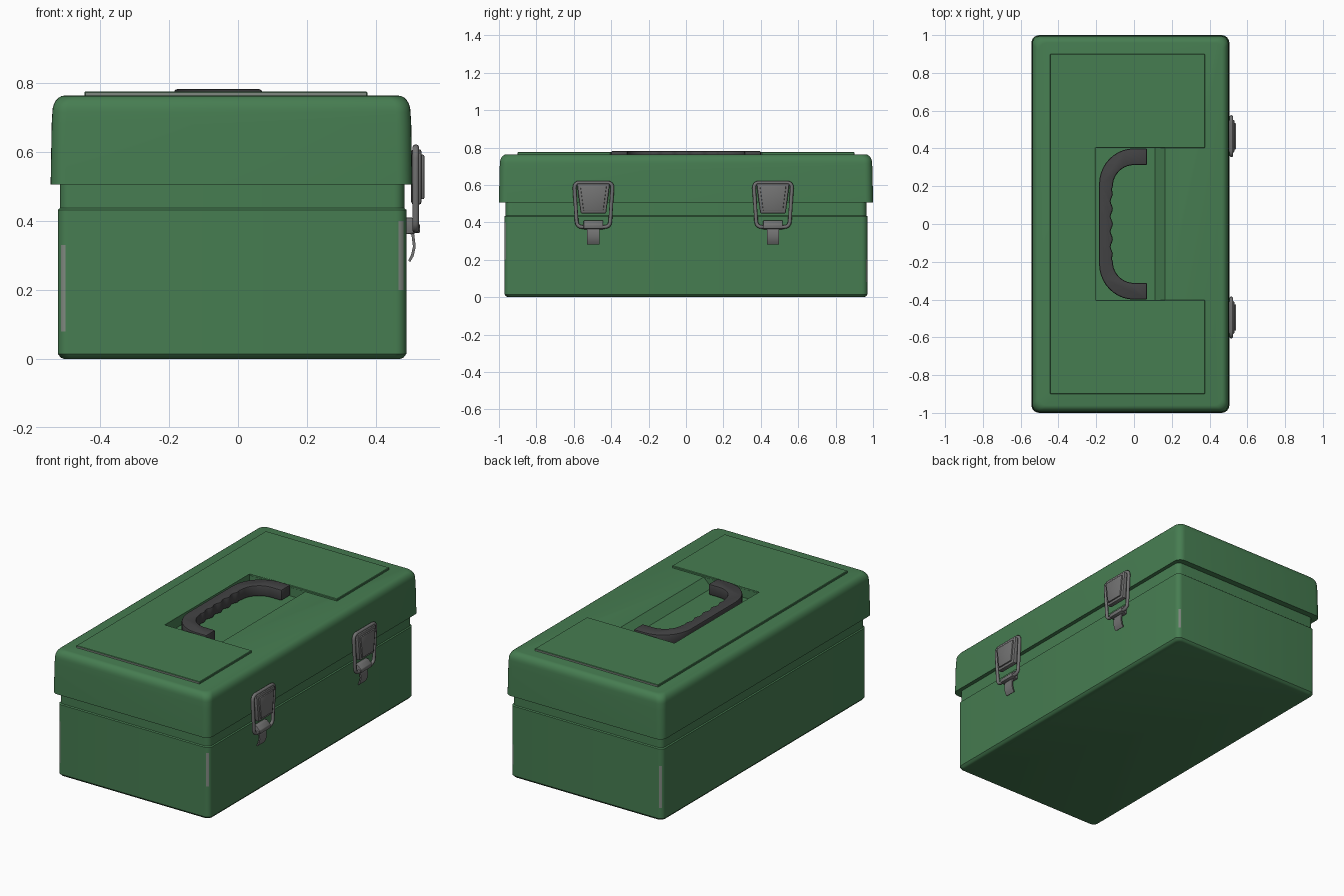
import bpy, bmesh, math
from mathutils import Vector

if "Cube" in bpy.data.objects:
    bpy.data.objects.remove(bpy.data.objects["Cube"])


def material(name, rgb):
    m = bpy.data.materials.new(name)
    m.diffuse_color = (*rgb, 1)
    m.use_nodes = True
    m.node_tree.nodes["Principled BSDF"].inputs["Base Color"].default_value = m.diffuse_color
    return m


GREEN = material("green paint", (0.062, 0.205, 0.083))
METAL = material("latch metal", (0.17, 0.17, 0.17))
DARK = material("dark grip", (0.055, 0.055, 0.057))
WEAR = material("worn edge grey", (0.22, 0.25, 0.22))


def finish(name, bm, mats, angle=35):
    bmesh.ops.recalc_face_normals(bm, faces=bm.faces[:])
    me = bpy.data.meshes.new(name)
    bm.to_mesh(me)
    bm.free()
    ob = bpy.data.objects.new(name, me)
    bpy.context.collection.objects.link(ob)
    for m in mats:
        me.materials.append(m)
    smooth(ob, angle)
    return ob


def smooth(ob, angle=35):
    bpy.ops.object.select_all(action='DESELECT')
    ob.select_set(True)
    bpy.context.view_layer.objects.active = ob
    bpy.ops.object.shade_smooth_by_angle(angle=math.radians(angle))


def rounded_rect(x0, x1, y0, y1, r, n=6):
    pts = []
    for cx, cy, start in ((x1 - r, y1 - r, 0), (x0 + r, y1 - r, 90),
                          (x0 + r, y0 + r, 180), (x1 - r, y0 + r, 270)):
        for i in range(n + 1):
            a = math.radians(start + 90 * i / n)
            pts.append((cx + r * math.cos(a), cy + r * math.sin(a)))
    return pts


def loft(x0, x1, y0, y1, r, levels):
    """Stack rounded rectangles; levels are (z, inset)."""
    bm = bmesh.new()
    rings = []
    for z, d in levels:
        pts = rounded_rect(x0 + d, x1 - d, y0 + d, y1 - d, r)
        rings.append([bm.verts.new((x, y, z)) for x, y in pts])
    for a, b in zip(rings, rings[1:]):
        for i in range(len(a)):
            j = (i + 1) % len(a)
            bm.faces.new((a[i], a[j], b[j], b[i]))
    bm.faces.new(rings[0])
    bm.faces.new(rings[-1])
    return bm


def prism(pts, axis, lo, hi, bevel=0.0, segments=2):
    """Extrude a 2D outline along an axis and round its sharp edges."""
    def place(a, b, h):
        return {'x': (h, a, b), 'y': (a, h, b), 'z': (a, b, h)}[axis]
    bm = bmesh.new()
    low = [bm.verts.new(place(a, b, lo)) for a, b in pts]
    high = [bm.verts.new(place(a, b, hi)) for a, b in pts]
    bm.faces.new(low)
    bm.faces.new(high)
    for i in range(len(pts)):
        j = (i + 1) % len(pts)
        bm.faces.new((low[i], low[j], high[j], high[i]))
    bmesh.ops.recalc_face_normals(bm, faces=bm.faces[:])
    if bevel:
        edges = [e for e in bm.edges if e.calc_face_angle(0) > 0.6]
        bmesh.ops.bevel(bm, geom=edges, offset=bevel, segments=segments,
                        profile=0.5, affect='EDGES', clamp_overlap=True)
    return bm


# lower box, with a shallow step near the rim and worn vertical corners
bm = loft(-0.522, 0.488, -0.97, 0.97, 0.03,
          [(0, 0.018), (0.004, 0.008), (0.015, 0), (0.08, 0), (0.2, 0),
           (0.33, 0), (0.4, 0), (0.432, 0), (0.437, 0.006), (0.52, 0.006)])
bm.normal_update()
for f in bm.faces:
    c = f.calc_center_median()
    span = (0.2, 0.4) if c.x > 0 and c.y < 0 else (0.08, 0.2) if c.x > 0 else (0.08, 0.33)
    n = f.normal
    diagonal = 0.35 < abs(n.x) < 0.72 and 0.6 < abs(n.y) < 0.95
    if diagonal and span[0] < c.z < span[1]:
        f.material_index = 1
finish("box_body", bm, [GREEN, WEAR])

# lid with a rounded, slightly tapered top
levels = [(0.505, 0), (0.68, 0.003)]
for i in range(7):
    a = math.radians(15 * i)
    levels.append((0.715 + 0.048 * math.sin(a), 0.005 + 0.035 * (1 - math.cos(a))))
lid = finish("lid", loft(-0.543, 0.505, -1, 1, 0.042, levels), [GREEN])

# handle recess cut out of the lid
cutter = finish("recess_cutter", prism(
    [(-0.205, 0.9), (-0.205, 0.712), (0.11, 0.712), (0.165, 0.764), (0.165, 0.9)],
    'y', -0.402, 0.402), [GREEN])
cutter.hide_render = True
mod = lid.modifiers.new("recess", 'BOOLEAN')
mod.operation, mod.solver, mod.object = 'DIFFERENCE', 'EXACT', cutter
bpy.context.view_layer.objects.active = lid
bpy.ops.object.modifier_apply(modifier=mod.name)
bpy.data.objects.remove(cutter)
smooth(lid)

# raised C-shaped panel on the lid, worn along its two short ends
bm = prism([(-0.445, -0.9), (0.375, -0.9), (0.375, -0.403), (-0.205, -0.403),
            (-0.205, 0.403), (0.375, 0.403), (0.375, 0.9), (-0.445, 0.9)],
           'z', 0.755, 0.775, 0.003, 1)
for f in bm.faces:
    if abs(f.calc_center_median().y) > 0.8985 and abs(f.normal.y) > 0.9:
        f.material_index = 1
finish("lid_panel", bm, [GREEN, WEAR])

# carrying handle with finger bumps, lying in the recess
outer, inner = [(0.07, 0.4)], [(0.07, 0.312)]
for i in range(11):
    a = math.radians(90 + 9 * i)
    outer.append((0.185 * math.cos(a), 0.21 + 0.19 * math.sin(a)))
    inner.append((0.112 * math.cos(a), 0.2 + 0.112 * math.sin(a)))
outer += [(x, -y) for x, y in reversed(outer)]
bumps = [(-0.118 + 0.006 * math.cos(5 * math.pi * (y / 0.2)), y)
         for y in [0.18 - 0.012 * i for i in range(31)]]
inner = inner + bumps + [(x, -y) for x, y in reversed(inner)]
finish("carrying_handle", prism(outer + inner[::-1], 'z', 0.716, 0.782, 0.009), [DARK])


def latch(side, y):
    # cover plate with a raised centre
    bm = prism([(y - 0.088, 0.608), (y + 0.088, 0.608),
                (y + 0.068, 0.447), (y - 0.068, 0.447)], 'x', 0.502, 0.532, 0.008)
    finish(side + "_latch_plate", bm, [METAL])
    finish(side + "_latch_plate_centre", prism(
        [(y - 0.07, 0.592), (y + 0.07, 0.592), (y + 0.053, 0.463), (y - 0.053, 0.463)],
        'x', 0.525, 0.54, 0.004), [METAL])

    # wire loop around the plate
    corners = [(-0.103, 0.612), (0.103, 0.612), (0.088, 0.375), (-0.088, 0.375)]
    loop = []
    for i, p in enumerate(corners):
        p = Vector(p)
        a = p + (Vector(corners[i - 1]) - p).normalized() * 0.03
        b = p + (Vector(corners[(i + 1) % 4]) - p).normalized() * 0.03
        for k in range(5):
            t = k / 4
            loop.append(a * (1 - t) ** 2 + p * 2 * t * (1 - t) + b * t * t)
    cu = bpy.data.curves.new(side + "_latch_loop", 'CURVE')
    cu.dimensions = '3D'
    cu.bevel_depth, cu.bevel_resolution = 0.01, 2
    sp = cu.splines.new('POLY')
    sp.points.add(len(loop) - 1)
    for pt, q in zip(sp.points, loop):
        pt.co = (0.515, y + q.x, q.y, 1)
    sp.use_cyclic_u = True
    cu.materials.append(METAL)
    ob = bpy.data.objects.new(side + "_latch_loop", cu)
    bpy.context.collection.objects.link(ob)

    # hook bracket fixed to the box and the curved pull tab below it
    finish(side + "_latch_bracket", prism(
        [(0.478, 0.41), (0.505, 0.41), (0.528, 0.388), (0.528, 0.366), (0.478, 0.36)],
        'y', y - 0.052, y + 0.052, 0.004), [METAL])
    finish(side + "_latch_tab", prism(
        [(0.488, 0.375), (0.503, 0.358), (0.507, 0.325), (0.501, 0.3), (0.493, 0.285),
         (0.499, 0.281), (0.509, 0.298), (0.515, 0.325), (0.511, 0.36), (0.5, 0.38)],
        'y', y - 0.033, y + 0.033), [METAL])


latch("front", -0.495)
latch("rear", 0.465)
